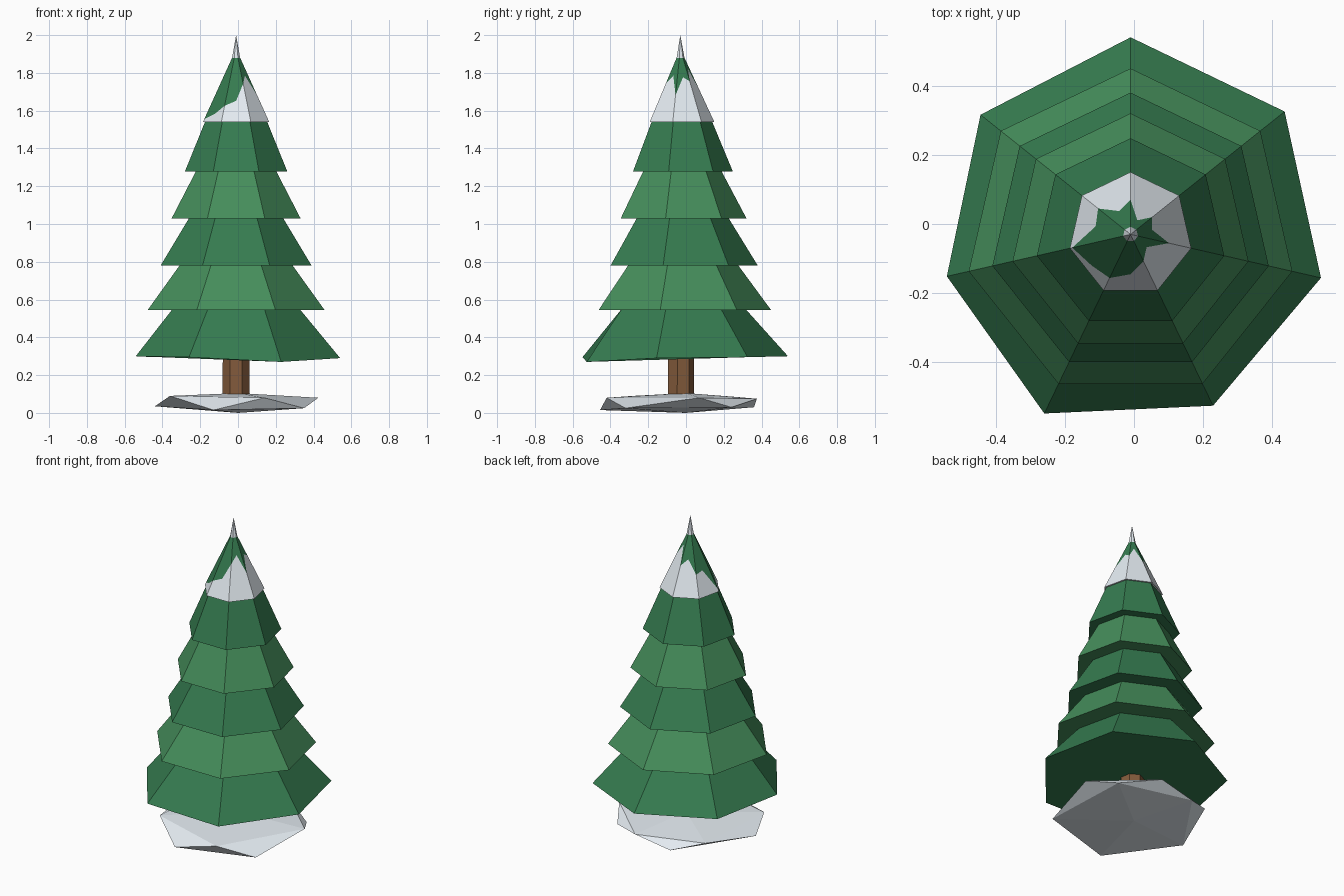
import bpy, bmesh, math

if "Cube" in bpy.data.objects:
    bpy.data.objects.remove(bpy.data.objects["Cube"])

AXIS = (-0.01, -0.03)
N = 7


def material(name, rgb):
    m = bpy.data.materials.new(name)
    m.diffuse_color = (*rgb, 1)
    m.use_nodes = True
    m.node_tree.nodes["Principled BSDF"].inputs["Base Color"].default_value = m.diffuse_color
    return m


DARK = material("dark_needles", (0.036, 0.20, 0.08))
LIGHT = material("light_needles", (0.06, 0.27, 0.105))
BARK = material("bark", (0.23, 0.105, 0.045))
SNOW = material("snow", (0.78, 0.84, 0.89))


def ring(radii, z, count=N):
    """Points around the tree axis; with 2N points the odd ones sit on the heptagon's edges."""
    pts = []
    for i in range(count):
        a = math.pi / 2 - i * 2 * math.pi / count
        r = radii[i] if isinstance(radii, (list, tuple)) else radii
        h = z[i] if isinstance(z, (list, tuple)) else z
        if count == 2 * N and i % 2:
            r *= math.cos(math.pi / N)
        pts.append((AXIS[0] + r * math.cos(a), AXIS[1] + r * math.sin(a), h))
    return pts


def loft(name, rings, mat, bottom=True, top=True):
    """Join rings of points with flat faces; a one-point ring makes a fan."""
    bm = bmesh.new()
    loops = [[bm.verts.new(p) for p in r] for r in rings]
    for lo, hi in zip(loops, loops[1:]):
        n = max(len(lo), len(hi))
        for i in range(n):
            j = (i + 1) % n
            quad = [lo[i % len(lo)], lo[j % len(lo)], hi[j % len(hi)], hi[i % len(hi)]]
            bm.faces.new(list(dict.fromkeys(quad)))
    if bottom:
        bm.faces.new(loops[0])
    if top and len(loops[-1]) > 2:
        bm.faces.new(loops[-1])
    bmesh.ops.recalc_face_normals(bm, faces=bm.faces)
    me = bpy.data.meshes.new(name)
    bm.to_mesh(me)
    bm.free()
    me.materials.append(mat)
    ob = bpy.data.objects.new(name, me)
    bpy.context.collection.objects.link(ob)
    return ob


# Branch tiers: bottom radius, bottom z, top radius, top z
tiers = [
    ([0.57, 0.57, 0.565, 0.55, 0.575, 0.545, 0.555],
     [0.30, 0.295, 0.29, 0.27, 0.295, 0.30, 0.295], 0.345, 0.55),
    (0.48, 0.545, 0.30, 0.79),
    (0.41, 0.78, 0.25, 1.04),
    (0.35, 1.03, 0.215, 1.285),
    (0.278, 1.278, 0.165, 1.55),
]
for k, (r0, z0, r1, z1) in enumerate(tiers):
    loft(f"branch_tier_{k + 1}", [ring(r0, z0), ring(r1, z1)], LIGHT if k % 2 else DARK)

# Treetop: jagged snow skirt, green cone above it, snowy tip
R0, Z0, R1, Z1 = 0.18, 1.54, 0.022, 1.88
edge = [0.10, 0.05, 0.08, 0.07, 0.114, 0.066, 0.086,
        0.128, 0.14, 0.16, 0.173, 0.115, 0.12, 0.083]
edge_z = [Z0 + (Z1 - Z0) * (R0 - r) / (R0 - R1) for r in edge]
jag = ring(edge, edge_z, 2 * N)
neck = ring(R1, Z1, 2 * N)
loft("treetop_snow", [ring(R0, Z0, 2 * N), jag], SNOW, top=False)
loft("treetop_needles", [jag, neck], DARK, bottom=False, top=False)
loft("treetop_tip", [neck, [(*AXIS, 2.0)]], SNOW, bottom=False)

# Trunk
loft("trunk", [ring(0.074, 0.05), ring(0.072, 0.35)], BARK)

# Snow mound: a squashed, uneven twenty-sided ball
lower = [(-0.13, -0.455, 0.015), (0.35, -0.32, 0.025), (0.32, 0.24, 0.03),
         (-0.14, 0.36, 0.03), (-0.44, -0.08, 0.035)]
upper = [(0.14, -0.42, 0.08), (0.425, 0.07, 0.08), (0.10, 0.375, 0.075),
         (-0.32, 0.26, 0.085), (-0.36, -0.28, 0.09)]
mound = loft("snow_mound", [[(0, 0, 0.0)], lower], SNOW, bottom=False, top=False)
bm = bmesh.new()
bm.from_mesh(mound.data)
bm.verts.ensure_lookup_table()
lo = bm.verts[1:6]
hi = [bm.verts.new(p) for p in upper]
peak = bm.verts.new((0, 0, 0.105))
for i in range(5):
    j = (i + 1) % 5
    bm.faces.new((lo[i], lo[j], hi[i]))
    bm.faces.new((lo[j], hi[j], hi[i]))
    bm.faces.new((hi[i], hi[j], peak))
bmesh.ops.recalc_face_normals(bm, faces=bm.faces)
bm.to_mesh(mound.data)
bm.free()
